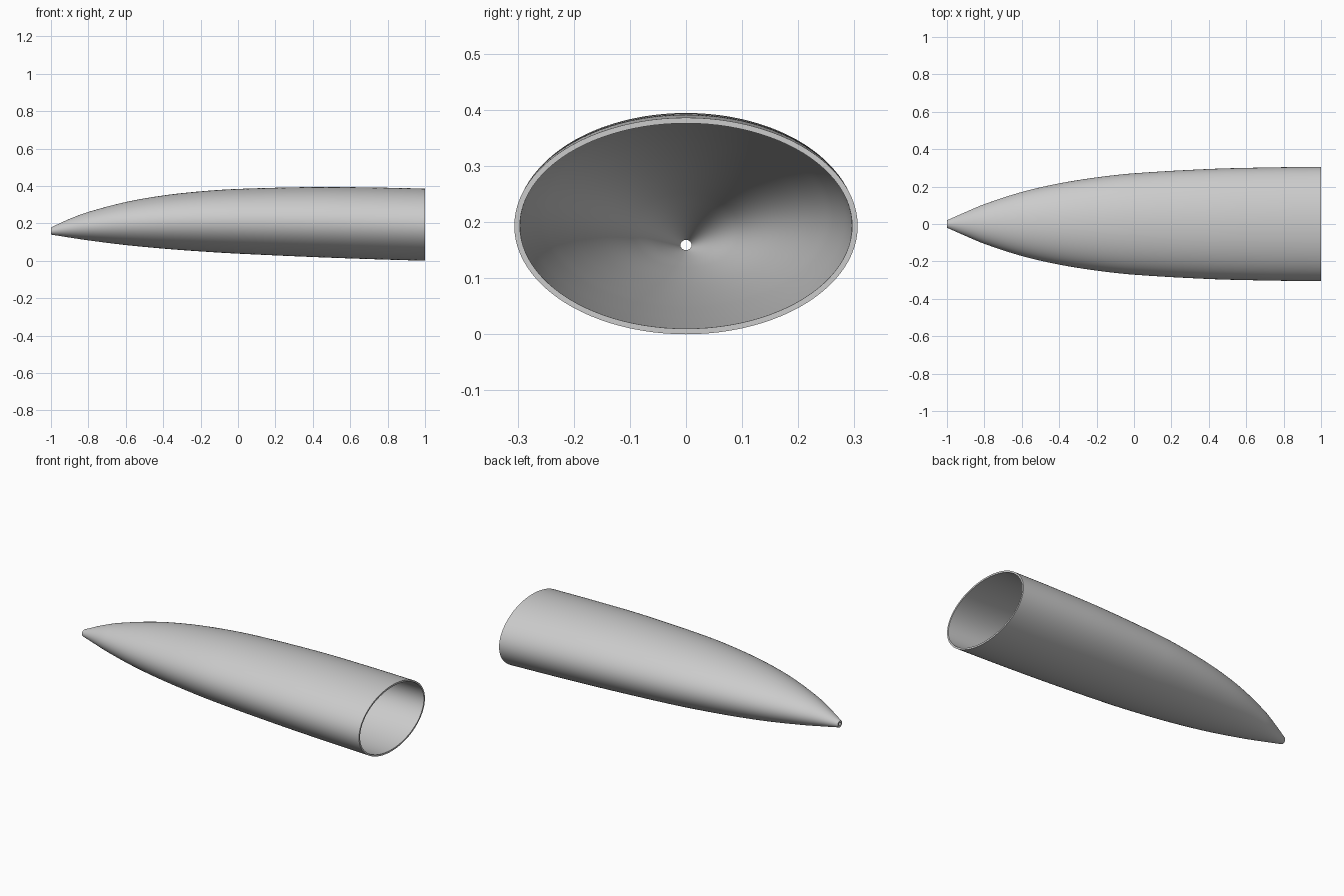
import bpy
import bmesh
import math

cube = bpy.data.objects.get("Cube")
if cube:
    bpy.data.objects.remove(cube, do_unlink=True)

WALL = 0.01
SIDES = 96
STEPS = 8

# Stations along the shell: x, top height, bottom height, half width
STATIONS = [
    (-1.0, 0.178, 0.140, 0.020),
    (-0.9, 0.224, 0.124, 0.064),
    (-0.8, 0.261, 0.109, 0.106),
    (-0.6, 0.314, 0.084, 0.171),
    (-0.4, 0.349, 0.065, 0.217),
    (-0.2, 0.371, 0.050, 0.249),
    (0.0, 0.384, 0.038, 0.271),
    (0.4, 0.394, 0.020, 0.294),
    (0.7, 0.392, 0.009, 0.302),
    (1.0, 0.386, 0.000, 0.306),
]


def slope(i, k):
    """Finite-difference slope of column k at station i."""
    a, b = STATIONS[max(i - 1, 0)], STATIONS[min(i + 1, len(STATIONS) - 1)]
    return (b[k] - a[k]) / (b[0] - a[0])


def sections():
    """Smoothly interpolated cross-sections from tip to open end."""
    result = []
    for i in range(len(STATIONS) - 1):
        a, b = STATIONS[i], STATIONS[i + 1]
        h = b[0] - a[0]
        for s in range(STEPS):
            t = s / STEPS
            row = [a[0] + h * t]
            for k in (1, 2, 3):
                row.append((2*t**3 - 3*t**2 + 1) * a[k] + (3*t**2 - 2*t**3) * b[k]
                           + h * (t**3 - 2*t**2 + t) * slope(i, k)
                           + h * (t**3 - t**2) * slope(i + 1, k))
            result.append(row)
    result.append(STATIONS[-1])
    return result


def add_ring(bm, section, inset):
    x, top, bottom, half = section
    mid, rise = (top + bottom) / 2, (top - bottom) / 2 - inset
    angles = [2 * math.pi * j / SIDES for j in range(SIDES)]
    return [bm.verts.new((x, (half - inset) * math.cos(a), mid + rise * math.sin(a)))
            for a in angles]


# Hollow tapered shell: outer skin, open-end rim, inner skin, tip rim
bm = bmesh.new()
profile = sections()
rings = [add_ring(bm, s, 0) for s in profile]
rings += [add_ring(bm, s, WALL) for s in reversed(profile)]
for i, ring in enumerate(rings):
    following = rings[(i + 1) % len(rings)]
    for j in range(SIDES):
        n = (j + 1) % SIDES
        bm.faces.new((ring[j], ring[n], following[n], following[j]))
bmesh.ops.recalc_face_normals(bm, faces=bm.faces)

mesh = bpy.data.meshes.new("tapered_shell")
bm.to_mesh(mesh)
bm.free()
shell = bpy.data.objects.new("tapered_shell", mesh)
bpy.context.collection.objects.link(shell)

# Plain grey material
grey = bpy.data.materials.new("light_grey")
grey.use_nodes = True
colour = (0.6, 0.6, 0.6, 1)
grey.diffuse_color = colour
grey.node_tree.nodes["Principled BSDF"].inputs["Base Color"].default_value = colour
mesh.materials.append(grey)

# Smooth skins with crisp rims
bpy.ops.object.select_all(action="DESELECT")
shell.select_set(True)
bpy.context.view_layer.objects.active = shell
bpy.ops.object.shade_smooth_by_angle(angle=math.radians(35))
